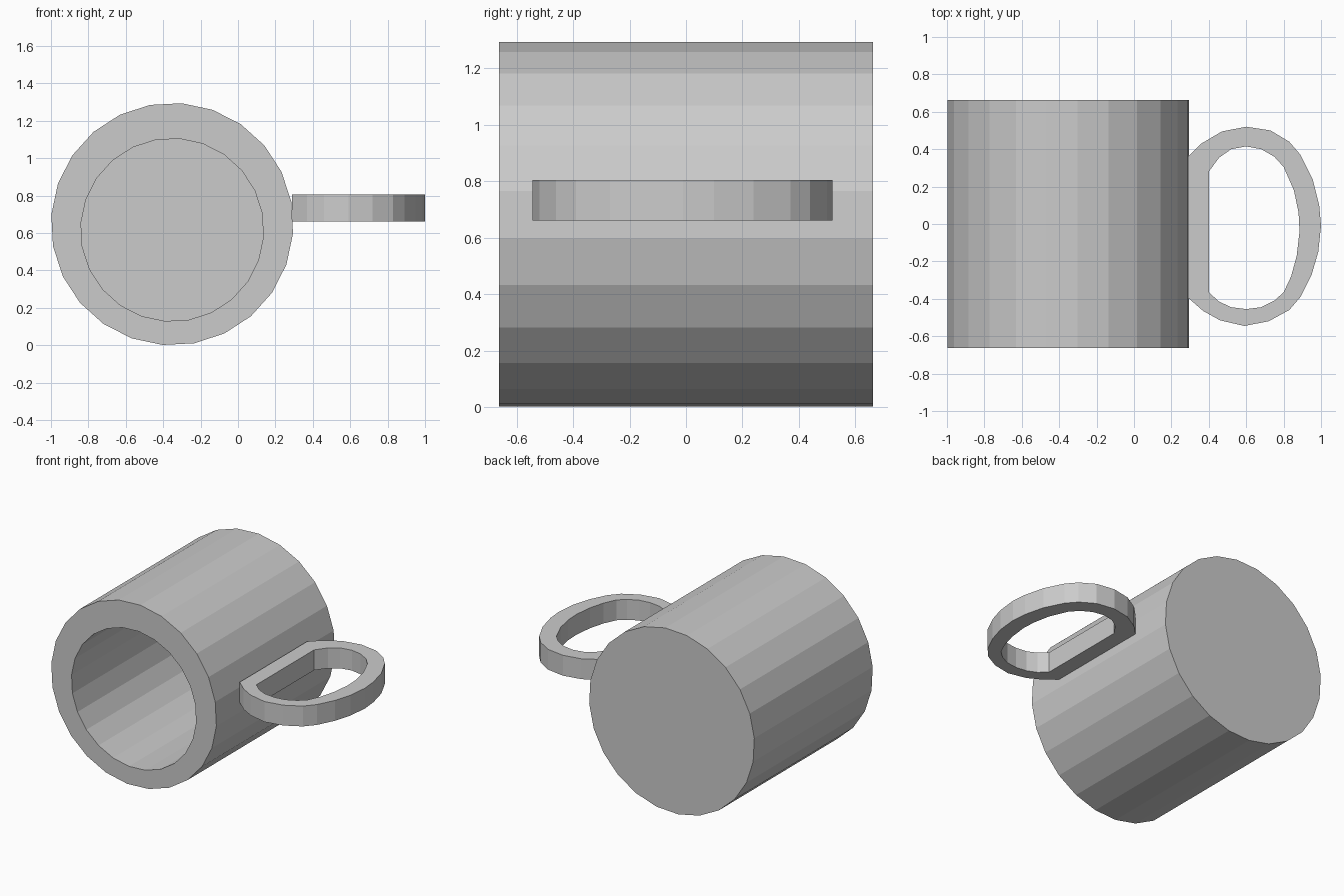
import bpy, bmesh, math

if "Cube" in bpy.data.objects:
    bpy.data.objects.remove(bpy.data.objects["Cube"])

SIDES = 24
PHASE = math.radians(-4.5)


def finish(bm, name):
    bmesh.ops.recalc_face_normals(bm, faces=bm.faces)
    mesh = bpy.data.meshes.new(name)
    bm.to_mesh(mesh)
    bm.free()
    obj = bpy.data.objects.new(name, mesh)
    bpy.context.collection.objects.link(obj)
    return obj


def ring(bm, x, y, z, r):
    angles = [PHASE + 2 * math.pi * i / SIDES for i in range(SIDES)]
    return [bm.verts.new((x + r * math.cos(a), y, z + r * math.sin(a))) for a in angles]


def bridge(bm, a, b):
    n = len(a)
    for i in range(n):
        j = (i + 1) % n
        bm.faces.new((a[i], a[j], b[j], b[i]))


# Mug body lying on its side: base, outer wall, rim, slightly off-centre hollow
bm = bmesh.new()
rings = [ring(bm, -0.352, 0.662, 0.648, 0.648),
         ring(bm, -0.352, -0.662, 0.648, 0.648),
         ring(bm, -0.352, -0.662, 0.617, 0.489),
         ring(bm, -0.352, 0.52, 0.617, 0.489)]
for a, b in zip(rings, rings[1:]):
    bridge(bm, a, b)
bm.faces.new(rings[0])
bm.faces.new(rings[-1])
finish(bm, "mug_body")

# Handle: flat D-shaped loop, outer and inner outlines in x, y
outer = [(.29, .36), (.36, .43), (.47, .495), (.6, .52), (.73, .5), (.83, .44), (.89, .37),
         (.955, .24), (.99, .1), (1, -.01), (.985, -.15), (.95, -.27), (.89, -.39),
         (.83, -.46), (.72, -.52), (.59, -.545), (.46, -.515), (.37, -.465), (.29, -.395)]
inner = [(.4, .28), (.455, .355), (.52, .4), (.6, .415), (.68, .4), (.75, .36), (.8, .305),
         (.855, .18), (.88, .06), (.885, -.04), (.87, -.17), (.84, -.28), (.8, -.365),
         (.75, -.41), (.68, -.445), (.6, -.455), (.52, -.445), (.455, -.415), (.4, -.365)]
bm = bmesh.new()
loops = [[bm.verts.new((x, y, z)) for x, y in outline]
         for outline, z in ((outer, .661), (outer, .805), (inner, .805), (inner, .661))]
for i in range(4):
    bridge(bm, loops[i], loops[(i + 1) % 4])
finish(bm, "handle")
